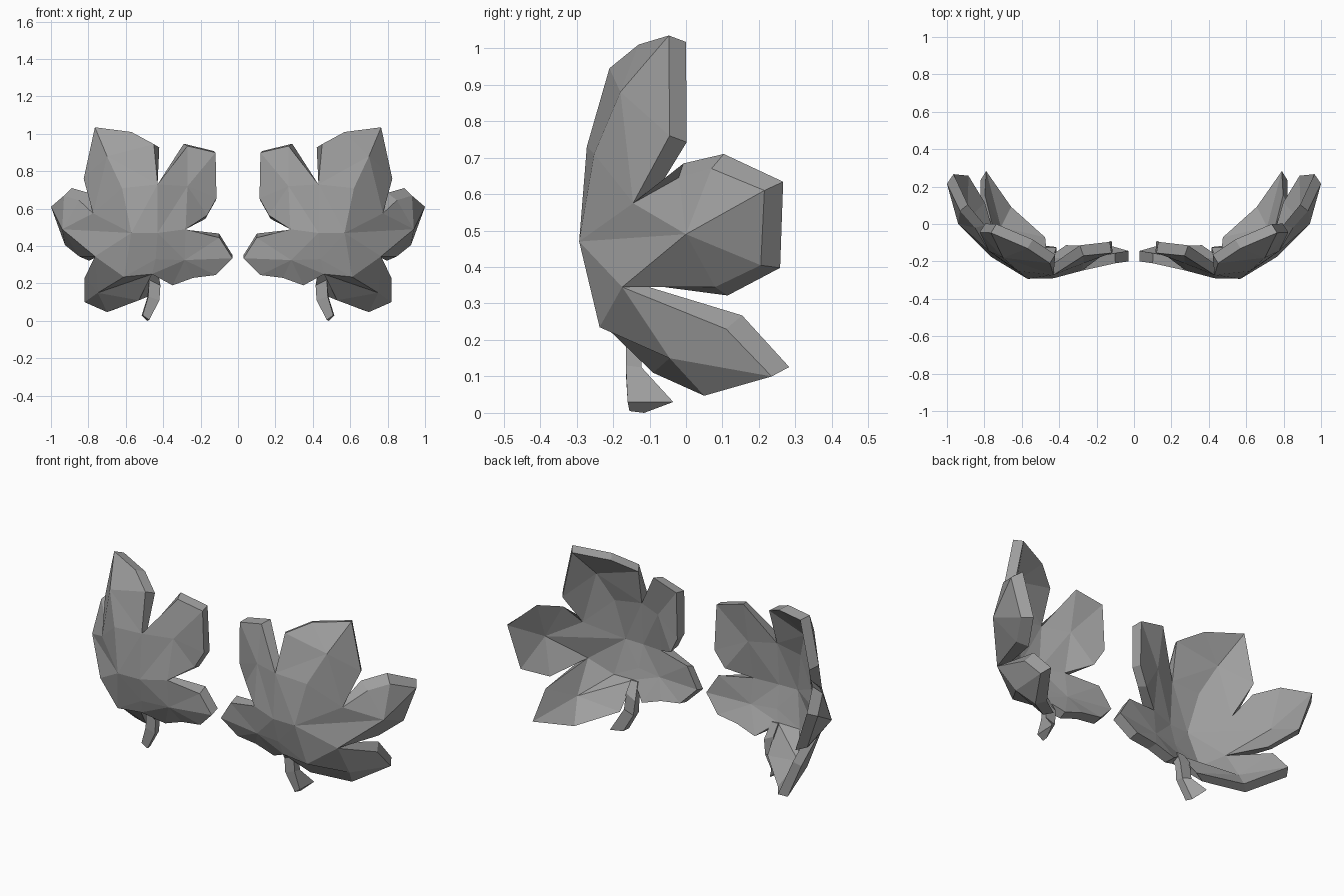
import bpy, bmesh
from mathutils import Vector

if "Cube" in bpy.data.objects:
    bpy.data.objects.remove(bpy.data.objects["Cube"])

THICK = 0.058
grey = bpy.data.materials.new("leaf_grey")
grey.diffuse_color = (0.35, 0.35, 0.35, 1)
grey.use_nodes = True
grey.node_tree.nodes["Principled BSDF"].inputs["Base Color"].default_value = grey.diffuse_color


def finish(name, bm):
    """Create the object and mirror it across x."""
    mesh = bpy.data.meshes.new(name)
    bm.to_mesh(mesh)
    bm.free()
    mesh.materials.append(grey)
    ob = bpy.data.objects.new(name, mesh)
    bpy.context.collection.objects.link(ob)
    ob.modifiers.new("mirror", 'MIRROR').use_mirror_merge = False


# Shared core points of the leaf: notches between lobes and the domed middle
notch_stem = (0.46, -0.235, 0.25)
notch_ab = (0.28, -0.25, 0.49)
notch_bc = (0.43, -0.272, 0.73)
notch_cd = (0.775, -0.145, 0.575)
notch_de = (0.765, -0.175, 0.345)
mid_in = (0.43, -0.29, 0.47)
mid_out = (0.57, -0.293, 0.47)
low_mid = (0.44, -0.258, 0.33)
low_out = (0.61, -0.237, 0.235)
upper = (0.62, -0.252, 0.71)

# Each fan: hub, ring of points, and flare of its inner rim (None = open core fan)
fans = [
    # low inner lobe
    ((0.285, -0.232, 0.325),
     [notch_stem, (0.35, -0.17, 0.19), (0.24, -0.175, 0.23), (0.12, -0.175, 0.245),
      (0.03, -0.20, 0.335), (0.10, -0.21, 0.445), notch_ab, mid_in, low_mid], 0.01),
    # upper inner lobe
    ((0.27, -0.21, 0.72),
     [notch_ab, (0.165, -0.165, 0.565), (0.115, -0.15, 0.655), (0.12, -0.155, 0.90),
      (0.27, -0.17, 0.935), notch_bc, mid_in], 0.018),
    # top lobe
    ((0.70, -0.18, 0.88),
     [upper, notch_bc, (0.45, -0.21, 0.945), (0.57, -0.13, 1.01),
      (0.765, -0.047, 1.035), (0.825, -0.045, 0.76), notch_cd], 0.0),
    # outer lobe
    ((0.94, 0.0, 0.49),
     [notch_cd, (0.85, -0.02, 0.645), (0.93, 0.07, 0.67), (1.0, 0.215, 0.61),
      (0.925, 0.205, 0.405), (0.85, 0.08, 0.345), notch_de, mid_out], 0.033),
    # low outer lobe
    ((0.75, -0.045, 0.15),
     [notch_de, (0.82, 0.11, 0.23), (0.82, 0.235, 0.10), (0.70, 0.05, 0.047),
      (0.53, -0.09, 0.11), notch_stem, low_out], 0.022),
    # domed middle
    (mid_out, [mid_in, notch_bc, upper, notch_cd], None),
    (mid_out, [notch_de, low_out, low_mid, mid_in], None),
    (low_mid, [low_out, notch_stem], None),
]

# Outer skin
bm = bmesh.new()
cache = {}


def vert(p):
    if p not in cache:
        cache[p] = bm.verts.new(p)
    return cache[p]


for hub, ring, flare in fans:
    ends = ring[1:] + (ring[:1] if flare is not None else [])
    for a, b in zip(ring, ends):
        bm.faces.new((vert(hub), vert(a), vert(b)))
bmesh.ops.recalc_face_normals(bm, faces=bm.faces)
if sum(f.normal.y * f.calc_area() for f in bm.faces) > 0:
    bmesh.ops.reverse_faces(bm, faces=bm.faces)
bm.normal_update()

# Inner skin: each lobe moves back along its hub normal and flares at the rim
shared = {notch_stem, notch_ab, notch_bc, notch_cd, notch_de,
          mid_in, mid_out, low_mid, low_out, upper}
inner = {v: v.co - v.normal * THICK for v in bm.verts}
for hub, ring, flare in fans:
    if flare is None:
        continue
    n = vert(hub).normal.copy()
    for p in ring:
        if p not in shared:
            out = Vector(p) - Vector(hub)
            out = (out - n * out.dot(n)).normalized()
            inner[vert(p)] = Vector(p) - n * THICK + out * flare

outer_faces = list(bm.faces)
rim = [(e.verts[0], e.verts[1]) for e in bm.edges if e.is_boundary]
twin = {v: bm.verts.new(co) for v, co in inner.items()}
for f in outer_faces:
    bm.faces.new([twin[v] for v in reversed(f.verts)])
for a, b in rim:
    bm.faces.new((a, b, twin[b], twin[a]))
bmesh.ops.recalc_face_normals(bm, faces=bm.faces)
finish("leaf_blades", bm)

# Stem: four-sided sections from the notch down to a flared foot
sections = [
    [(0.43, -0.22, 0.27), (0.475, -0.22, 0.27), (0.475, -0.17, 0.28), (0.43, -0.17, 0.28)],
    [(0.415, -0.165, 0.19), (0.475, -0.165, 0.22), (0.475, -0.125, 0.22), (0.415, -0.125, 0.19)],
    [(0.42, -0.165, 0.11), (0.48, -0.165, 0.13), (0.485, -0.122, 0.125), (0.425, -0.122, 0.105)],
    [(0.475, -0.155, 0.005), (0.51, -0.16, 0.03), (0.515, -0.035, 0.03), (0.485, -0.115, 0.0)],
]
bm = bmesh.new()
rings = [[bm.verts.new(p) for p in s] for s in sections]
for lo, hi in zip(rings, rings[1:]):
    for i in range(4):
        j = (i + 1) % 4
        bm.faces.new((lo[i], lo[j], hi[j], hi[i]))
bm.faces.new(rings[0])
bm.faces.new(rings[-1])
bmesh.ops.recalc_face_normals(bm, faces=bm.faces)
finish("leaf_stems", bm)
